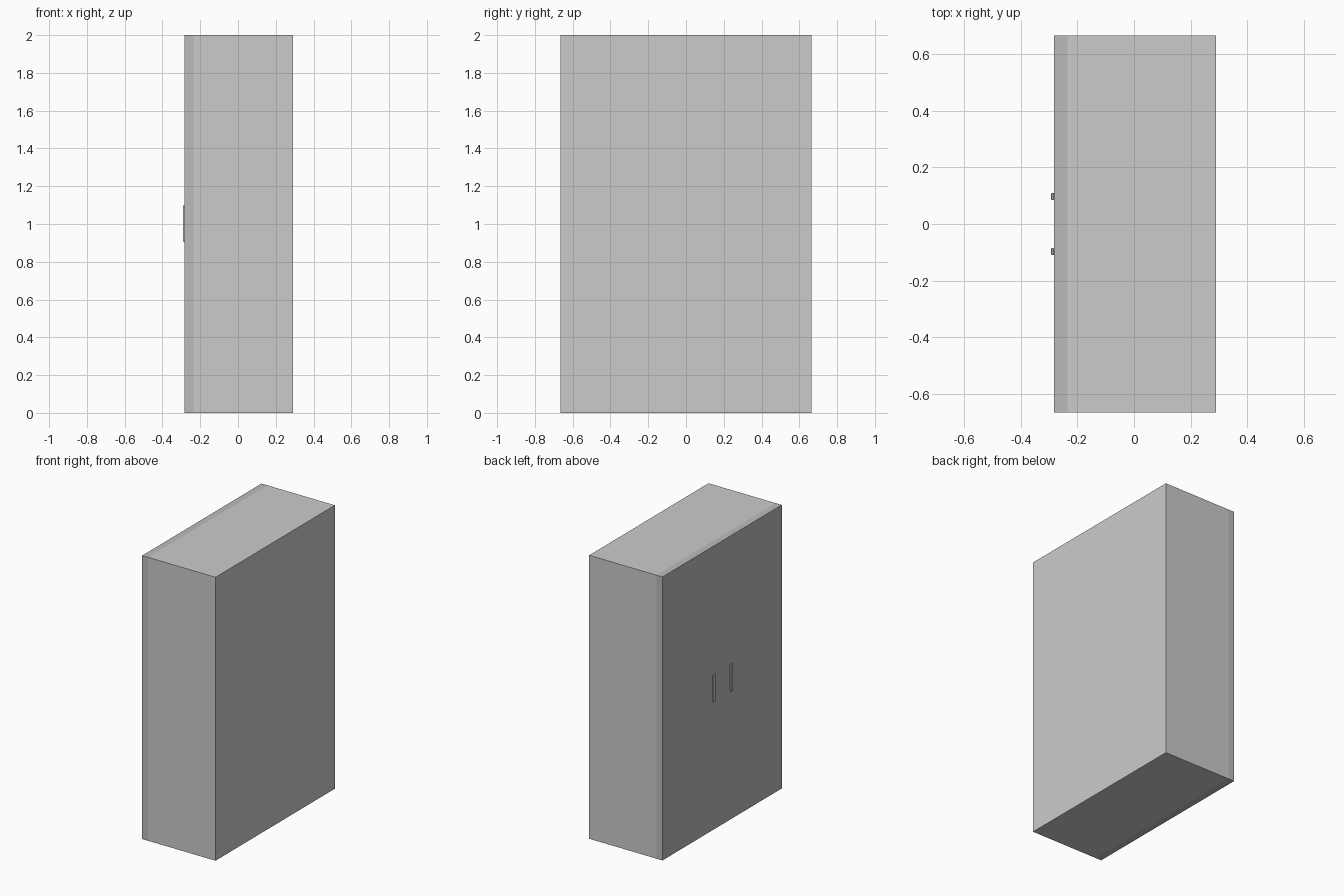
import bpy

if "Cube" in bpy.data.objects:
    bpy.data.objects.remove(bpy.data.objects["Cube"])


def box(name, x, y, z):
    """Box from (min, max) pairs on each axis."""
    bpy.ops.mesh.primitive_cube_add(size=1, location=[sum(r) / 2 for r in (x, y, z)])
    ob = bpy.context.object
    ob.name = name
    ob.scale = [r[1] - r[0] for r in (x, y, z)]
    bpy.ops.object.transform_apply(location=False, rotation=False, scale=True)
    return ob


HALF_W, HEIGHT = 0.665, 2.0
BACK, DOOR_BACK, DOOR_FRONT, GRIP = 0.29, -0.235, -0.282, -0.292

door_grey = bpy.data.materials.new("door_grey")
door_grey.diffuse_color = (0.5, 0.5, 0.5, 1)
door_grey.use_nodes = True
door_grey.node_tree.nodes["Principled BSDF"].inputs["Base Color"].default_value = door_grey.diffuse_color

# Cabinet body
box("cabinet_body", (DOOR_BACK, BACK), (-HALF_W, HALF_W), (0, HEIGHT))

# Pair of doors, each with a slim vertical handle near the middle
for side, s in (("left", 1), ("right", -1)):
    door = box(side + "_door", (DOOR_FRONT, DOOR_BACK),
               sorted((0, s * HALF_W)), (0, HEIGHT))
    door.data.materials.append(door_grey)

    handle = box(side + "_handle", (GRIP, DOOR_FRONT),
                 sorted((s * 0.085, s * 0.11)), (0.907, 1.097))
    bevel = handle.modifiers.new("soft_edges", 'BEVEL')
    bevel.width = 0.002
    bevel.segments = 1
